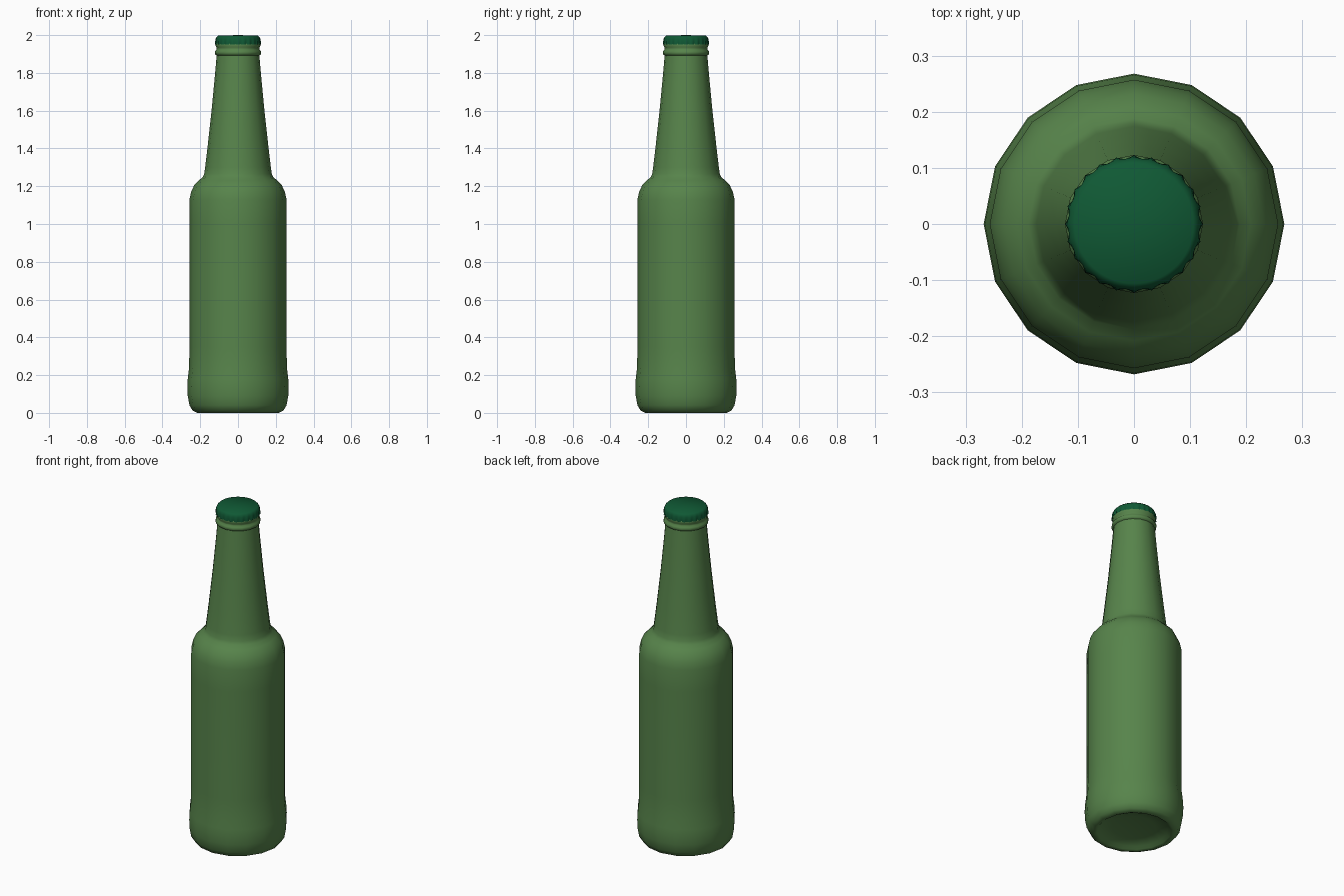
import bpy, bmesh, math

if "Cube" in bpy.data.objects:
    bpy.data.objects.remove(bpy.data.objects["Cube"])


def lathe(name, profile, sides, color, angle, flute=None):
    """Revolve (radius, z) points about z; flute(i, j) scales the radius."""
    bm = bmesh.new()
    rings = []
    for j, (r, z) in enumerate(profile):
        if r == 0:
            rings.append([bm.verts.new((0, 0, z))] * sides)
            continue
        ring = []
        for i in range(sides):
            a = 2 * math.pi * i / sides + math.pi / 2
            rr = r * (flute(i, j) if flute else 1)
            ring.append(bm.verts.new((rr * math.cos(a), rr * math.sin(a), z)))
        rings.append(ring)
    for lo, hi in zip(rings, rings[1:]):
        for i in range(sides):
            k = (i + 1) % sides
            quad = list(dict.fromkeys((lo[i], lo[k], hi[k], hi[i])))
            bm.faces.new(quad)
    bmesh.ops.recalc_face_normals(bm, faces=bm.faces)
    mesh = bpy.data.meshes.new(name)
    bm.to_mesh(mesh)
    bm.free()
    ob = bpy.data.objects.new(name, mesh)
    bpy.context.collection.objects.link(ob)
    mat = bpy.data.materials.new(name + "_color")
    mat.diffuse_color = (*color, 1)
    mat.use_nodes = True
    mat.node_tree.nodes["Principled BSDF"].inputs["Base Color"].default_value = mat.diffuse_color
    mesh.materials.append(mat)
    bpy.ops.object.select_all(action='DESELECT')
    ob.select_set(True)
    bpy.context.view_layer.objects.active = ob
    bpy.ops.object.shade_smooth_by_angle(angle=math.radians(angle))
    return ob


# Glass bottle: recessed base, heel bulge, body, shoulder, tapered neck, lip rings
bottle = [
    (0, 0.035), (0.12, 0.03), (0.185, 0.018), (0.2, 0.005), (0.215, 0.0),
    (0.24, 0.012), (0.257, 0.04), (0.266, 0.09), (0.268, 0.14), (0.266, 0.18),
    (0.259, 0.24), (0.257, 0.35), (0.257, 1.0), (0.257, 1.13), (0.248, 1.17),
    (0.232, 1.205), (0.208, 1.23), (0.188, 1.247), (0.179, 1.265),
    (0.174, 1.3), (0.162, 1.4), (0.14, 1.6), (0.121, 1.8), (0.113, 1.893),
    (0.12, 1.897), (0.123, 1.907), (0.12, 1.917), (0.113, 1.924),
    (0.113, 1.932), (0.118, 1.942), (0.118, 1.952), (0.11, 1.965), (0, 1.965),
]
lathe("bottle", bottle, 16, (0.095, 0.23, 0.07), 60)

# Crown cap: crimped skirt with 24 teeth, domed edge, flat top
depth = [1.0, 0.75, 0.3, 0, 0, 0]
cap = [(0.119, 1.950), (0.119, 1.962), (0.118, 1.978),
       (0.114, 1.989), (0.106, 1.997), (0, 2.0)]


def crimp(i, j):
    return 1 + depth[j] * 0.03 * math.cos(math.pi * i / 2)


lathe("bottle_cap", cap, 96, (0.005, 0.1, 0.035), 50, crimp)
